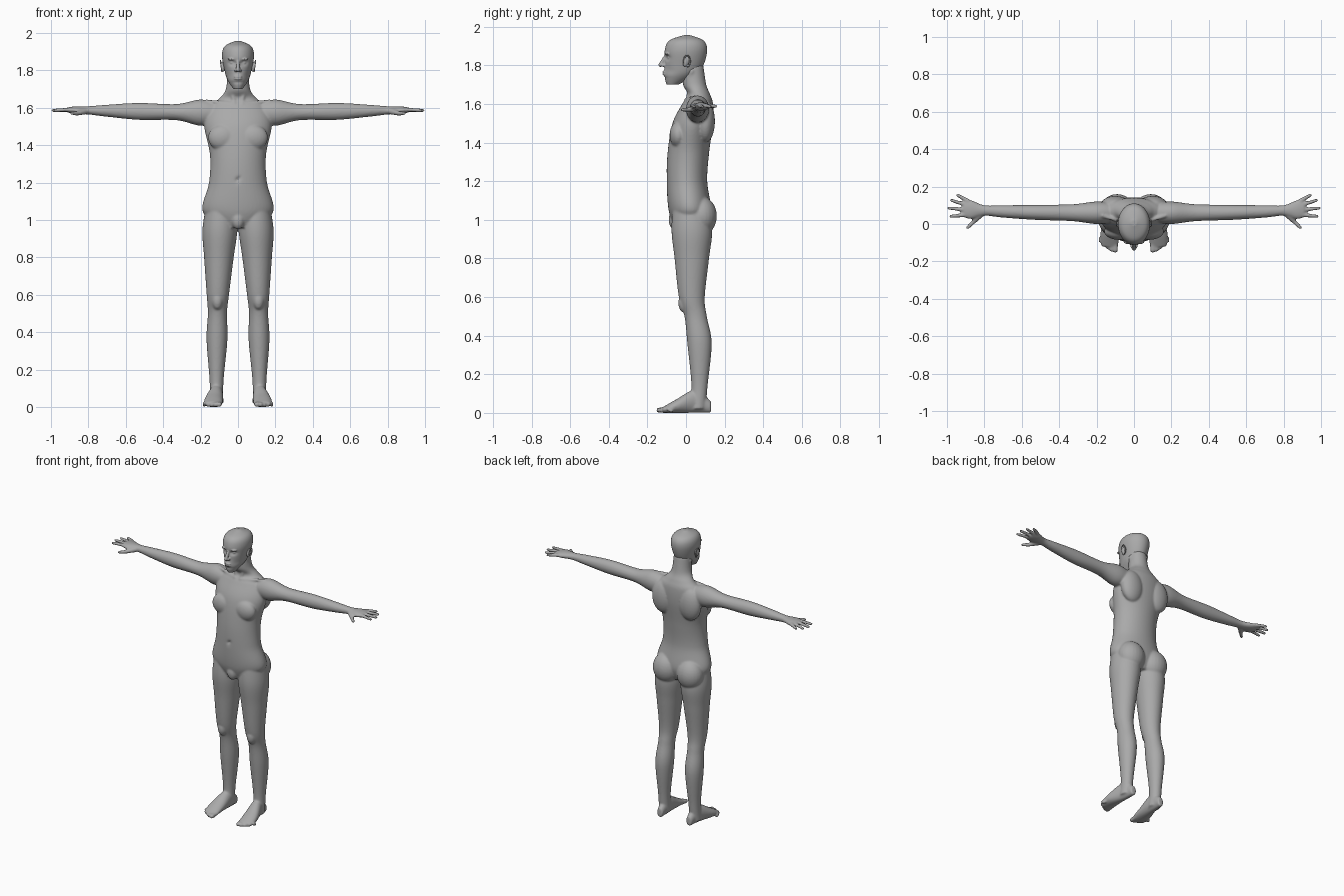
import bpy, bmesh, math
from mathutils import Vector, Matrix

if "Cube" in bpy.data.objects:
    bpy.data.objects.remove(bpy.data.objects["Cube"])

grey = (0.4, 0.4, 0.4, 1)
skin = bpy.data.materials.new("grey_skin")
skin.use_nodes = True
skin.diffuse_color = grey
skin.node_tree.nodes["Principled BSDF"].inputs["Base Color"].default_value = grey


def smooth_path(stations, steps):
    """Fill in stations with a curve that passes through each of them."""
    padded = [stations[0], *stations, stations[-1]]
    path = []
    for before, start, end, after in zip(padded, padded[1:], padded[2:], padded[3:]):
        for step in range(steps):
            t = step / steps
            path.append([
                b + t / 2 * (c - a + t * (2 * a - 5 * b + 4 * c - d + t * (3 * (b - c) + d - a)))
                for a, b, c, d in zip(before, start, end, after)])
    return path + [stations[-1]]


def loft(bm, axis, stations, steps=8, sides=48):
    """Skin oval rings; a station is position, then centre and half size on both other axes."""
    first, second = [other for other in range(3) if other != axis]
    rings = []
    for position, centre_a, half_a, centre_b, half_b in smooth_path(stations, steps):
        ring = []
        for side in range(sides):
            angle = math.tau * side / sides
            point = Vector()
            point[axis] = position
            point[first] = centre_a + half_a * math.cos(angle)
            point[second] = centre_b + half_b * math.sin(angle)
            ring.append(bm.verts.new(point))
        rings.append(ring)
    for lower, upper in zip(rings, rings[1:]):
        for side in range(sides):
            bm.faces.new((lower[side - 1], lower[side], upper[side], upper[side - 1]))
    bm.faces.new(rings[0])
    bm.faces.new(rings[-1])


def central_loft(bm, profile):
    """Upright loft on the middle line from height, half width, front and back."""
    loft(bm, 2, [(height, 0, half_width, (front + back) / 2, (back - front) / 2)
                 for height, half_width, front, back in profile])


def ball(bm, centre, radii, tilt=0):
    placing = (Matrix.Translation(centre) @ Matrix.Rotation(tilt, 4, 'X')
               @ Matrix.Diagonal((*radii, 1)))
    bmesh.ops.create_uvsphere(bm, u_segments=24, v_segments=16, radius=1, matrix=placing)


def rod(bm, start, end, start_radius, end_radius):
    """Tapered rod with round ends."""
    start, end = Vector(start), Vector(end)
    along = end - start
    placing = (Matrix.Translation((start + end) / 2)
               @ along.to_track_quat('Z', 'Y').to_matrix().to_4x4())
    bmesh.ops.create_cone(bm, cap_ends=True, segments=16, radius1=start_radius,
                          radius2=end_radius, depth=along.length, matrix=placing)
    ball(bm, start, [start_radius] * 3)
    ball(bm, end, [end_radius] * 3)


def mirror(bm):
    """Copy everything so far to the other side."""
    copied = bmesh.ops.duplicate(bm, geom=bm.verts[:] + bm.edges[:] + bm.faces[:])["geom"]
    for item in copied:
        if isinstance(item, bmesh.types.BMVert):
            item.co.x = -item.co.x


def dent(bm, x, z, width, height, depth):
    """Press a soft hollow into the front, alike on both sides."""
    for vert in bm.verts:
        if vert.co.y < 0:
            across = (abs(vert.co.x) - x) / width
            upward = (vert.co.z - z) / height
            vert.co.y += depth * math.exp(-across ** 2 - upward ** 2)


def finish(bm, name, voxel, rounds):
    """Fuse the overlapping shapes into one soft skin."""
    bmesh.ops.recalc_face_normals(bm, faces=bm.faces[:])
    mesh = bpy.data.meshes.new(name)
    bm.to_mesh(mesh)
    bm.free()
    mesh.materials.append(skin)
    part = bpy.data.objects.new(name, mesh)
    bpy.context.collection.objects.link(part)
    fuse = part.modifiers.new("fuse", 'REMESH')
    fuse.mode = 'VOXEL'
    fuse.voxel_size = voxel
    fuse.use_smooth_shade = True
    soften = part.modifiers.new("soften", 'SMOOTH')
    soften.iterations = rounds


# Leg: nearly round, drifting inward with height
body = bmesh.new()
leg = ((.02, .06, .04), (.14, .07, .04), (.36, .07, .06), (.5, .05, .055),
       (.6, .03, .064), (.8, .03, .085), (.95, .03, .1), (1.1, .02, .08))
loft(body, 2, [(z, .115 - z * z / 50, r * .93, y, r * 1.05) for z, y, r in leg])
ball(body, (.11, -.01, .57), (.03, .03, .05))

# Foot: flat sole, rising to the ankle
foot = ((-.12, .13, .045, .03), (-.05, .13, .05, .07), (.05, .115, .035, .12), (.13, .11, .02, .06))
loft(body, 1, [(y, x, half, top / 2, top / 2) for y, x, half, top in foot])

# Toes: shorter and thinner toward the outside
for toe in range(5):
    x = .1 + toe * .02
    radius = .014 - toe * .001
    rod(body, (x, -.09, .02), (x, toe * toe * .004 - .14, radius), radius, radius)

# Arm and palm: half depth and half height along x
arm = ((.1, .05, .05), (.2, .06, .07), (.33, .045, .043), (.53, .04, .045),
       (.7, .033, .032), (.8, .028, .022), (.87, .05, .02), (.91, .045, .014))
loft(body, 0, [(x, .06 + .03 * x ** 4, deep, 1.57 + x / 50, high) for x, deep, high in arm])

# Fingers: a fan, the middle one longest
for finger in range(4):
    knuckle = Vector((.89, .05 + finger * .025, 1.59))
    angle = finger * .2 - .1
    reach = .1 - .01 * (finger - 1) ** 2
    tip = knuckle + reach * Vector((math.cos(angle), math.sin(angle), -.04))
    rod(body, knuckle, tip, .012, .009)
rod(body, (.82, .05, 1.58), (.86, .01, 1.57), .017, .012)
rod(body, (.86, .01, 1.57), (.89, -.02, 1.57), .012, .009)

# Buttock, chest muscle, shoulder blade
ball(body, (.09, .08, 1.02), (.09, .08, .1))
ball(body, (.08, -.04, 1.44), (.08, .045, .07))
ball(body, (.1, .1, 1.51), (.08, .05, .11))
# Collar bone and neck muscle
rod(body, (.02, 0, 1.62), (.17, .045, 1.635), .01, .01)
rod(body, (.02, .01, 1.63), (.05, .03, 1.77), .01, .014)
mirror(body)

# Torso and neck
central_loft(body, (
    (.96, .1, -.06, .1), (1.05, .19, -.09, .13), (1.2, .155, -.1, .11),
    (1.35, .15, -.095, .12), (1.5, .18, -.07, .14), (1.6, .16, -.02, .14),
    (1.65, .1, .01, .125), (1.7, .065, -.015, .105), (1.8, .055, -.02, .09)))
ball(body, (0, -.06, 1), (.035, .03, .05))
dent(body, 0, 1.215, .01, .012, .012)
finish(body, "body", .006, 5)

# Head, with hollows for the eyes, cheeks and chin
head = bmesh.new()
central_loft(head, (
    (1.7, .025, -.1, -.04), (1.75, .057, -.115, .05), (1.8, .072, -.11, .09),
    (1.88, .086, -.11, .11), (1.93, .07, -.085, .09), (1.957, .015, -.01, .02)))
dent(head, .03, 1.84, .02, .013, .016)
dent(head, .05, 1.77, .02, .02, .006)
dent(head, 0, 1.735, .03, .006, .005)

# Nose and lips
rod(head, (0, -.105, 1.85), (0, -.132, 1.803), .008, .011)
for lip in (1.755, 1.766):
    ball(head, (0, -.112, lip), (.022, .01, .006))

# Eyes, brows and nostrils
for side in (-1, 1):
    ball(head, (side * .03, -.083, 1.84), (.014, .013, .009))
    ball(head, (side * .03, -.097, 1.86), (.026, .012, .007))
    ball(head, (side * .012, -.117, 1.8), (.008, .012, .008))
finish(head, "head", .004, 3)

# Ears: a flat lobe with a raised rim
ears = bmesh.new()
ball(ears, (.08, 0, 1.82), (.012, .016, .028), -.25)
rim = []
for step in range(15):
    angle = step / 3 - 1.3
    rise = math.sin(angle)
    rim.append((.09 + rise * .004, .005 + math.cos(angle) * .017, 1.822 + rise * .03))
for start, end in zip(rim, rim[1:]):
    rod(ears, start, end, .004, .004)
mirror(ears)
finish(ears, "ears", .003, 2)
